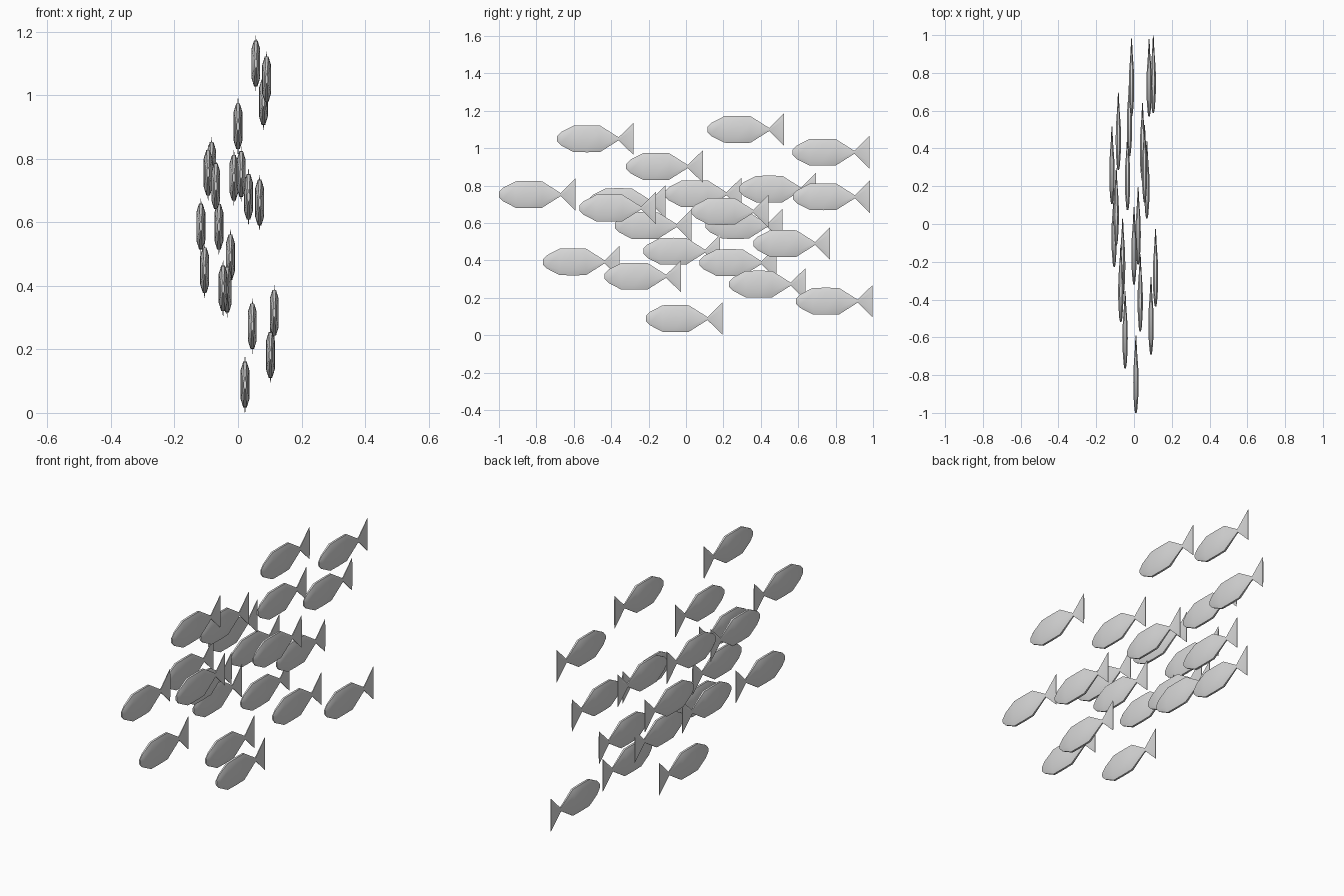
import bpy
import bmesh

cube = bpy.data.objects.get("Cube")
if cube:
    bpy.data.objects.remove(cube, do_unlink=True)

# Single plain grey
GREY = (0.7, 0.7, 0.7, 1.0)
mat = bpy.data.materials.new("silver_grey")
mat.use_nodes = True
mat.diffuse_color = GREY
bsdf = next(n for n in mat.node_tree.nodes if n.type == 'BSDF_PRINCIPLED')
bsdf.inputs["Base Color"].default_value = GREY

# Stations from nose to tail: distance, half height, half width
STATIONS = [
    (0.0, 0.014, 0.004),
    (0.022, 0.036, 0.008),
    (0.09, 0.071, 0.013),
    (0.16, 0.072, 0.014),
    (0.23, 0.071, 0.013),
    (0.33, 0.008, 0.006),
    (0.41, 0.087, 0.002),
]

# Slab-sided cross-section with chamfered back and belly (unit width, height)
QUARTER = [(1, 0.62), (0.4, 1)]
HALF = QUARTER + [(-x, z) for x, z in reversed(QUARTER)]
SECTION = HALF + [(-x, -z) for x, z in HALF]


def build_fish_mesh():
    """Loft the cross-section along the body into one closed fish."""
    bm = bmesh.new()
    rings = [[bm.verts.new((x * w, y, z * h)) for x, z in SECTION]
             for y, h, w in STATIONS]
    count = len(SECTION)
    for a, b in zip(rings, rings[1:]):
        for i in range(count):
            j = (i + 1) % count
            bm.faces.new((a[i], a[j], b[j], b[i]))
    bm.faces.new(rings[0])
    bm.faces.new(rings[-1])
    bmesh.ops.recalc_face_normals(bm, faces=bm.faces)
    mesh = bpy.data.meshes.new("fish")
    bm.to_mesh(mesh)
    bm.free()
    mesh.materials.append(mat)
    return mesh


# Place of each fish in the school: x, nose y, centre z
SCHOOL = [
    (0.09, -0.69, 1.05), (0.056, 0.115, 1.10), (0.08, 0.57, 0.978),
    (0.0, -0.32, 0.902), (0.01, -1.0, 0.752), (-0.094, -0.113, 0.756),
    (-0.083, 0.285, 0.781), (-0.013, 0.573, 0.74), (-0.07, -0.52, 0.714),
    (0.033, -0.57, 0.68), (0.068, 0.03, 0.662), (-0.06, -0.38, 0.586),
    (-0.117, 0.105, 0.587), (-0.024, 0.36, 0.49), (-0.105, -0.228, 0.449),
    (-0.047, -0.765, 0.392), (-0.034, 0.073, 0.388), (0.114, -0.436, 0.315),
    (0.045, 0.23, 0.273), (0.102, 0.588, 0.182), (0.022, -0.215, 0.089),
]

fish_mesh = build_fish_mesh()
bpy.ops.object.select_all(action='DESELECT')
for number, place in enumerate(SCHOOL, 1):
    fish = bpy.data.objects.new(f"fish_{number}", fish_mesh)
    fish.location = place
    bpy.context.collection.objects.link(fish)

# Soft shading along the body, crisp back and belly edges
fish.select_set(True)
bpy.context.view_layer.objects.active = fish
bpy.ops.object.shade_smooth_by_angle(angle=0.6)
